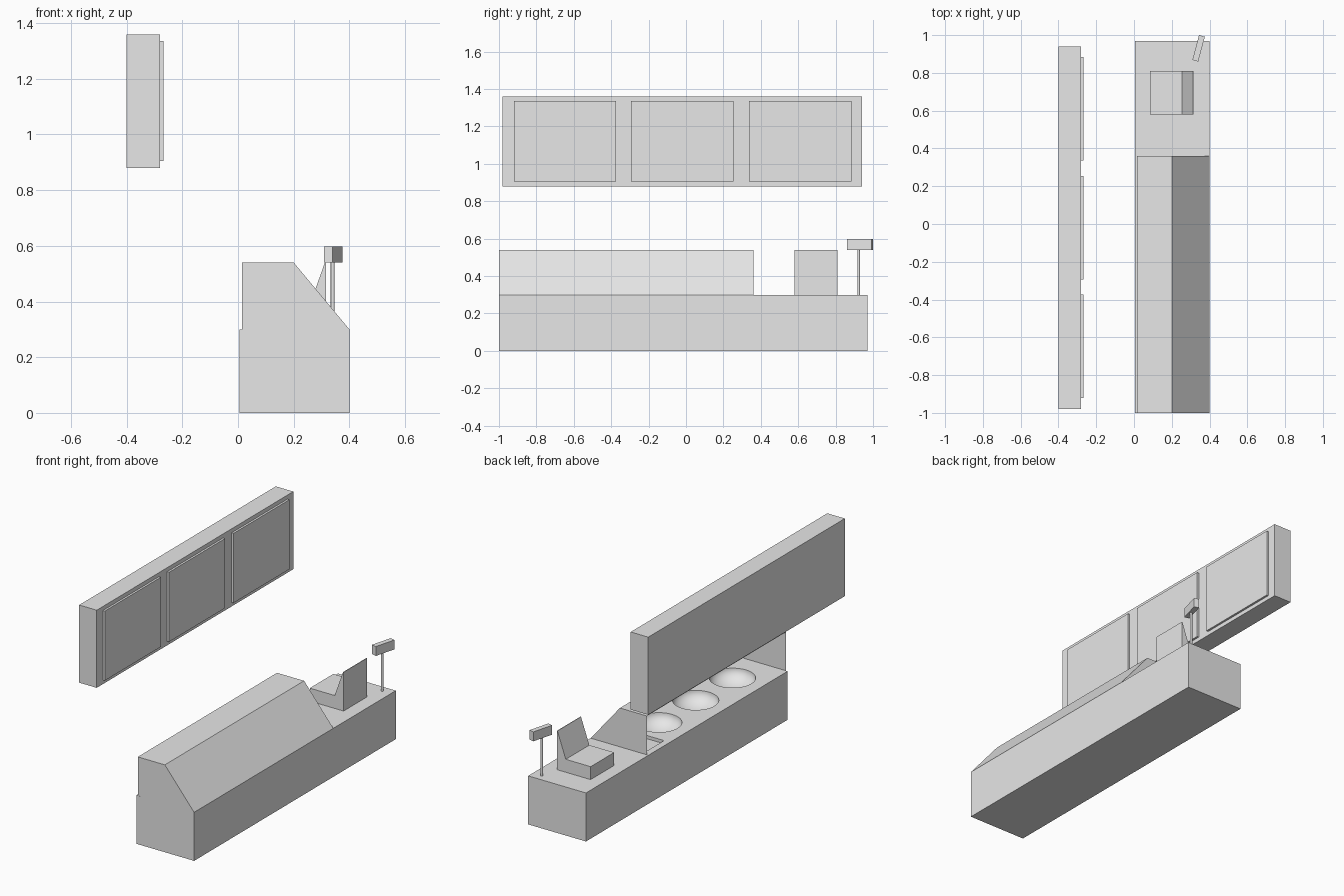
import bpy
from math import radians

if "Cube" in bpy.data.objects:
    bpy.data.objects.remove(bpy.data.objects["Cube"], do_unlink=True)

grey = bpy.data.materials.new("plain_grey")
grey.use_nodes = True
grey.diffuse_color = (0.8, 0.8, 0.8, 1)
grey.node_tree.nodes["Principled BSDF"].inputs["Base Color"].default_value = (0.8, 0.8, 0.8, 1)


def mesh_object(name, verts, faces):
    mesh = bpy.data.meshes.new(name)
    mesh.from_pydata(verts, [], faces)
    mesh.materials.append(grey)
    obj = bpy.data.objects.new(name, mesh)
    bpy.context.collection.objects.link(obj)
    return obj


def extrude_profile(name, profile, y0, y1, open_edges=()):
    """Sweep an xz profile (clockwise seen from the front) along y."""
    n = len(profile)
    verts = [(x, y, z) for y in (y0, y1) for x, z in profile]
    faces = [tuple(reversed(range(n))), tuple(range(n, 2 * n))]
    faces += [(i, (i + 1) % n, (i + 1) % n + n, i + n)
              for i in range(n) if i not in open_edges]
    return mesh_object(name, verts, faces)


def box(name, x, y, z):
    profile = [(x[0], z[0]), (x[0], z[1]), (x[1], z[1]), (x[1], z[0])]
    return extrude_profile(name, profile, y[0], y[1])


def cut(target, cutter):
    bpy.context.view_layer.objects.active = target
    mod = target.modifiers.new("cut", 'BOOLEAN')
    mod.operation, mod.solver, mod.object = 'DIFFERENCE', 'EXACT', cutter
    bpy.ops.object.modifier_apply(modifier=mod.name)
    bpy.data.objects.remove(cutter, do_unlink=True)


def smooth(obj):
    bpy.ops.object.select_all(action='DESELECT')
    obj.select_set(True)
    bpy.context.view_layer.objects.active = obj
    bpy.ops.object.shade_smooth_by_angle(angle=radians(35))


# Counter with three round bowls and a square tray sunk into its top
counter = box("counter", (0.005, 0.40), (-1.0, 0.97), (0, 0.30))
for y in (-0.75, -0.39, -0.03):
    bpy.ops.mesh.primitive_uv_sphere_add(segments=48, ring_count=24, radius=1,
                                         location=(0.207, y, 0.30))
    bowl = bpy.context.object
    bowl.scale = (0.13, 0.13, 0.08)
    bowl.data.materials.append(grey)
    bpy.context.view_layer.update()
    cut(counter, bowl)
cut(counter, box("tray_cutter", (0.045, 0.37), (0.15, 0.33), (0.28, 0.32)))
smooth(counter)

# Thin sneeze guard, open toward the serving side and at the bottom
guard_profile = [(0.015, 0.30), (0.015, 0.54), (0.20, 0.54), (0.40, 0.30)]
extrude_profile("food_guard", guard_profile, -1.0, 0.36, open_edges=(0, 3))

# Cash register: low key deck and a leaning back
register_profile = [(0.085, 0.30), (0.085, 0.38), (0.255, 0.38),
                    (0.312, 0.54), (0.316, 0.54), (0.316, 0.30)]
extrude_profile("cash_register", register_profile, 0.58, 0.81)

# Customer display on a pole
bpy.ops.mesh.primitive_cylinder_add(vertices=12, radius=0.007, depth=0.25,
                                    location=(0.34, 0.923, 0.42))
pole = bpy.context.object
pole.name = "display_pole"
pole.data.materials.append(grey)
smooth(pole)
head = box("display_head", (-0.016, 0.016), (-0.068, 0.068), (0, 0.058))
head.location = (0.342, 0.93, 0.54)
head.rotation_euler.z = radians(-15)

# Hanging menu board with three raised panels
box("menu_board", (-0.40, -0.28), (-0.98, 0.94), (0.88, 1.36))
for i, y in enumerate((-0.92, -0.293, 0.337)):
    box(f"menu_panel_{i + 1}", (-0.28, -0.267), (y, y + 0.547), (0.905, 1.335))
